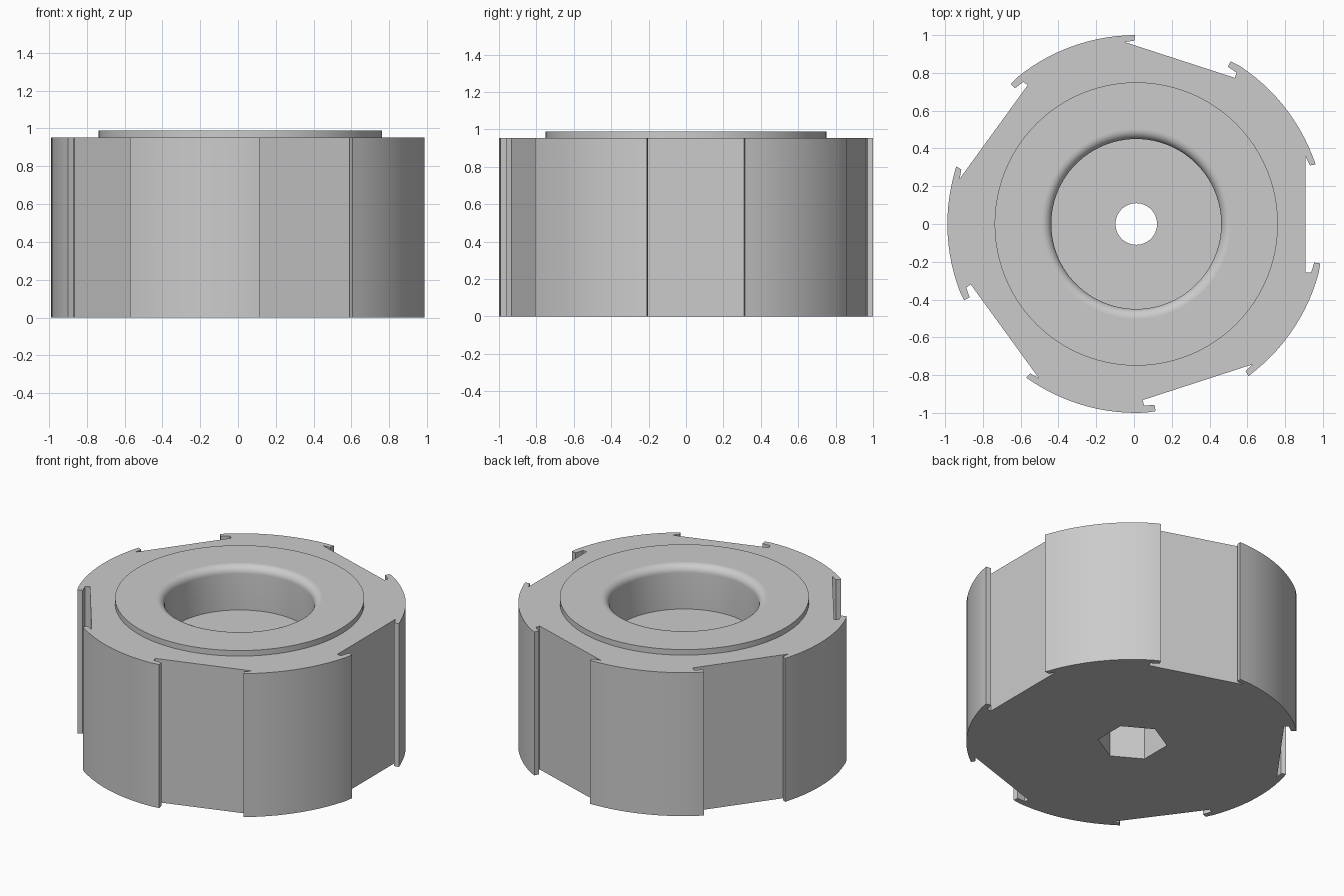
import bpy
import bmesh
from math import sin, cos, pi, radians, hypot, atan2

if "Cube" in bpy.data.objects:
    bpy.data.objects.remove(bpy.data.objects["Cube"], do_unlink=True)

AXIS_X = 0.012
BODY_TOP, COLLAR_TOP, FLOOR = 0.953, 0.99, 0.70
SIDES = 5

grey = bpy.data.materials.new("plain grey")
grey.use_nodes = True
grey.diffuse_color = (0.6, 0.6, 0.6, 1)
grey.node_tree.nodes["Principled BSDF"].inputs["Base Color"].default_value = (0.6, 0.6, 0.6, 1)


def polar(r, a):
    return (r * cos(a), r * sin(a))


def make_object(name, bm):
    bmesh.ops.recalc_face_normals(bm, faces=bm.faces)
    mesh = bpy.data.meshes.new(name)
    bm.to_mesh(mesh)
    bm.free()
    obj = bpy.data.objects.new(name, mesh)
    obj.location.x = AXIS_X
    mesh.materials.append(grey)
    bpy.context.collection.objects.link(obj)
    return obj


def prism(name, outline, z0, z1):
    bm = bmesh.new()
    face = bm.faces.new([bm.verts.new((x, y, z0)) for x, y in outline])
    top = bmesh.ops.extrude_face_region(bm, geom=[face])["geom"]
    verts = [v for v in top if isinstance(v, bmesh.types.BMVert)]
    bmesh.ops.translate(bm, verts=verts, vec=(0, 0, z1 - z0))
    return make_object(name, bm)


def lathe(name, profile, steps=96):
    bm = bmesh.new()
    verts = [bm.verts.new((r, 0, z)) for r, z in profile]
    edges = [bm.edges.new(pair) for pair in zip(verts, verts[1:])]
    bmesh.ops.spin(bm, geom=verts + edges, cent=(0, 0, 0), axis=(0, 0, 1),
                   angle=2 * pi, steps=steps)
    bmesh.ops.remove_doubles(bm, verts=bm.verts, dist=1e-5)
    return make_object(name, bm)


def combine(target, tool, operation):
    mod = target.modifiers.new(operation.lower(), "BOOLEAN")
    mod.operation, mod.object, mod.solver = operation, tool, "EXACT"
    bpy.context.view_layer.objects.active = target
    bpy.ops.object.modifier_apply(modifier=mod.name)
    bpy.data.objects.remove(tool, do_unlink=True)


# One fifth of the outline: flat with hooked ends, then the rounded rim
hooks = [(0.974, -0.209), (0.942, -0.204), (0.926, -0.257), (0.897, -0.257),
         (0.897, 0.357), (0.919, 0.31), (0.95, 0.315)]
rim_start, rim_end, rim_steps = radians(18.4), radians(59.9), 14
rim = [polar(1, rim_start + (rim_end - rim_start) * i / rim_steps)
       for i in range(1, rim_steps)]
outline = []
for k in range(SIDES):
    turn = 2 * pi * k / SIDES
    outline += [polar(hypot(x, y), atan2(y, x) + turn) for x, y in hooks + rim]
body = prism("fluted_body", outline, 0, BODY_TOP)

# Raised collar on the top
collar = prism("collar", [polar(0.75, 2 * pi * i / 96) for i in range(96)],
               BODY_TOP - 0.1, COLLAR_TOP)
combine(body, collar, "UNION")

# Bolt hole and round recess with a rounded lip
lip = 0.05
curve = [(0.5 - lip * cos(t), COLLAR_TOP - lip + lip * sin(t))
         for t in [pi / 2 * i / 8 for i in range(9)]]
bore = lathe("bore_cutter", [(0, -0.1), (0.11, -0.1), (0.11, FLOOR), (0.45, FLOOR)]
             + curve + [(0.5, 1.1), (0, 1.1)])
combine(body, bore, "DIFFERENCE")

# Hexagonal nut pocket underneath
pocket = prism("pocket_cutter", [polar(0.21, pi / 6 + pi / 3 * i) for i in range(6)],
               -0.1, 0.4)
combine(body, pocket, "DIFFERENCE")

# Smooth round walls, flat horizontal faces
bpy.ops.object.select_all(action="DESELECT")
body.select_set(True)
bpy.context.view_layer.objects.active = body
bpy.ops.object.shade_smooth_by_angle(angle=radians(30))
for face in body.data.polygons:
    if abs(face.normal.z) > 0.999:
        face.use_smooth = False
